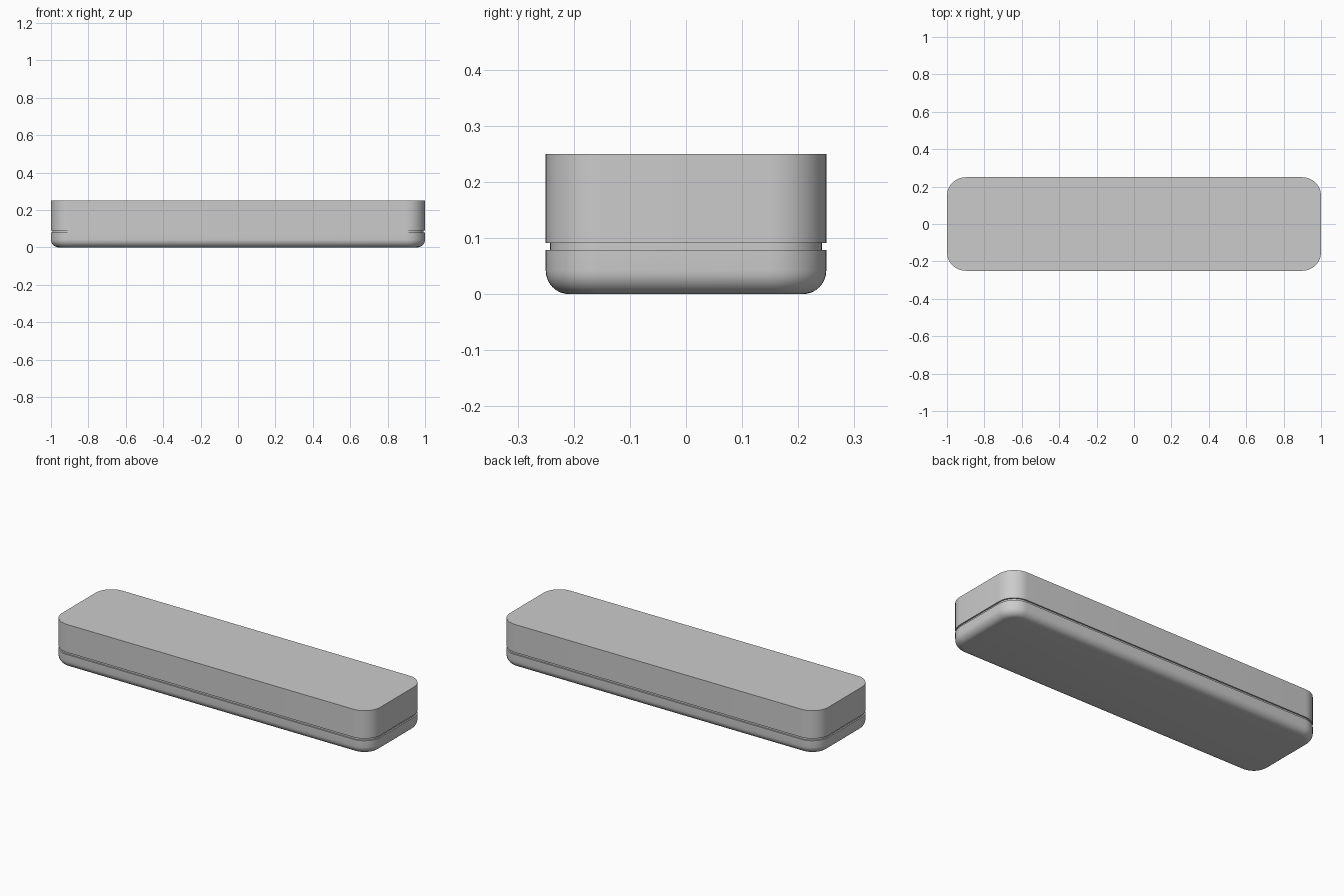
import bpy, bmesh, math

if "Cube" in bpy.data.objects:
    bpy.data.objects.remove(bpy.data.objects["Cube"])

HALF_X, HALF_Y, CORNER = 1.0, 0.25, 0.1
HEIGHT, FILLET = 0.25, 0.042
GROOVE_LOW, GROOVE_HIGH, GROOVE_DEPTH = 0.079, 0.091, 0.008
CORNER_STEPS, FILLET_STEPS = 12, 8


def rounded_ring(bm, inset, z):
    """Rounded rectangle outline, pulled inwards by inset."""
    r = CORNER - inset
    verts = []
    for q, (sx, sy) in enumerate([(1, 1), (-1, 1), (-1, -1), (1, -1)]):
        for i in range(CORNER_STEPS + 1):
            a = math.pi / 2 * (q + i / CORNER_STEPS)
            verts.append(bm.verts.new((sx * (HALF_X - CORNER) + r * math.cos(a),
                                       sy * (HALF_Y - CORNER) + r * math.sin(a), z)))
    return verts


def loft(name, profile):
    """Skin a stack of (inset, z) outlines and cap both ends."""
    bm = bmesh.new()
    rings = [rounded_ring(bm, inset, z) for inset, z in profile]
    for low, high in zip(rings, rings[1:]):
        for i in range(len(low)):
            j = (i + 1) % len(low)
            bm.faces.new((low[i], low[j], high[j], high[i]))
    bm.faces.new(rings[0][::-1])
    bm.faces.new(rings[-1])
    mesh = bpy.data.meshes.new(name)
    bm.to_mesh(mesh)
    bm.free()
    obj = bpy.data.objects.new(name, mesh)
    bpy.context.collection.objects.link(obj)
    bpy.ops.object.select_all(action='DESELECT')
    obj.select_set(True)
    bpy.context.view_layer.objects.active = obj
    bpy.ops.object.shade_smooth_by_angle(angle=math.radians(30))
    return obj


# Rounded bottom edge
profile = []
for i in range(FILLET_STEPS + 1):
    a = math.pi / 2 * i / FILLET_STEPS
    profile.append((FILLET * (1 - math.sin(a)), FILLET * (1 - math.cos(a))))

# Seam groove between lower and upper halves, then the sharp flat top
profile += [(0, GROOVE_LOW), (GROOVE_DEPTH, GROOVE_LOW),
            (GROOVE_DEPTH, GROOVE_HIGH), (0, GROOVE_HIGH), (0, HEIGHT)]

loft("case_body", profile)
